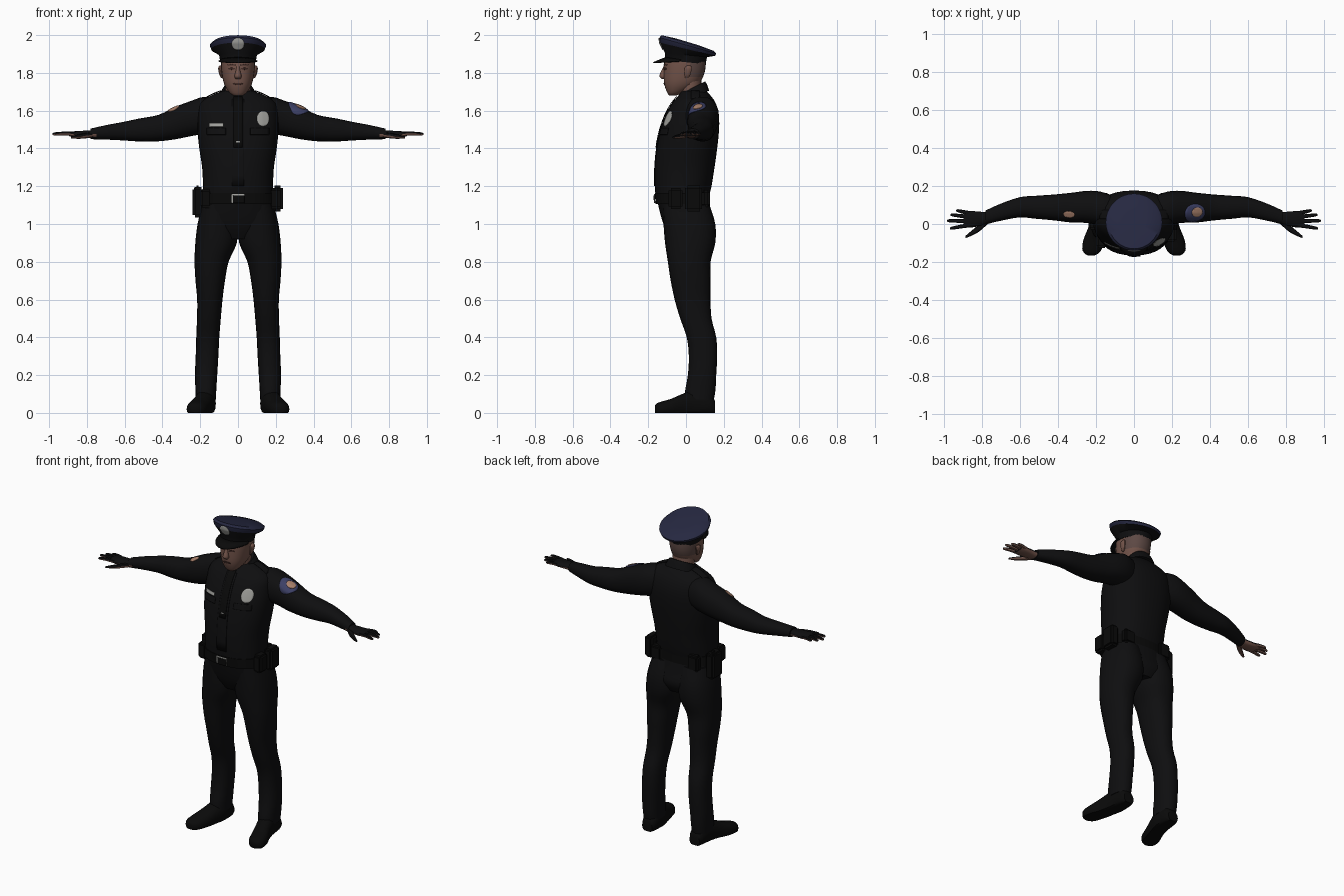
import bpy, bmesh, math
from mathutils import Vector
from mathutils.bvhtree import BVHTree

if "Cube" in bpy.data.objects:
    bpy.data.objects.remove(bpy.data.objects["Cube"])


def material(name, r, g, b):
    m = bpy.data.materials.new(name)
    m.use_nodes = True
    m.diffuse_color = (r, g, b, 1)
    node = m.node_tree.nodes["Principled BSDF"]
    node.inputs["Base Color"].default_value = (r, g, b, 1)
    node.inputs["Roughness"].default_value = 0.9
    return m


CLOTH = material("black cloth", .0045, .0045, .005)
LEATHER = material("black leather", .003, .003, .003)
NAVY = material("navy cap", .019, .021, .052)
SKIN = material("skin", .17, .088, .068)
HAIR = material("cropped hair", .11, .066, .058)
SILVER = material("silver", .36, .36, .34)
BLUE = material("patch blue", .045, .05, .13)
TAN = material("patch tan", .4, .22, .15)
LIPS = material("lips and brows", .055, .025, .02)

parts = []


def finish(name, bm, mats, rule=None):
    """Turn a bmesh into an object; rule picks the material of each face."""
    bmesh.ops.recalc_face_normals(bm, faces=bm.faces)
    bm.normal_update()
    for f in bm.faces:
        f.material_index = rule(f.calc_center_median(), f.normal) if rule else 0
    mesh = bpy.data.meshes.new(name)
    bm.to_mesh(mesh)
    bm.free()
    for m in mats:
        mesh.materials.append(m)
    ob = bpy.data.objects.new(name, mesh)
    bpy.context.collection.objects.link(ob)
    parts.append(ob)
    return ob


def spline(p, q, r, s, t):
    return .5 * (2*q + (r - p)*t + (2*p - 5*q + 4*r - s)*t*t + (3*q - p - 3*r + s)*t**3)


def loft(name, axis, rings, mats, side=1, n=20, steps=3, power=2.3, rule=None):
    """Skin rings (along, centre a, centre b, radius a, radius b[, tilt])."""
    rings = [tuple(r) + (0,) * (6 - len(r)) for r in rings]
    ext = [rings[0]] + rings + [rings[-1]]
    path = [[spline(*v, k / steps) for v in zip(*ext[i:i + 4])]
            for i in range(len(rings) - 1) for k in range(steps)] + [rings[-1]]
    bm = bmesh.new()
    loops = []
    for t, a, b, ra, rb, tilt in path:
        loop = []
        for i in range(n):
            c, s = math.cos(math.tau * i / n), math.sin(math.tau * i / n)
            u = ra * math.copysign(abs(c) ** (2 / power), c)
            v = rb * math.copysign(abs(s) ** (2 / power), s)
            w = t + tilt * v
            co = {"x": (w, a + u, b + v), "y": (a + u, w, b + v), "z": (a + u, b + v, w)}[axis]
            loop.append(bm.verts.new((side * co[0], co[1], max(co[2], 0))))
        loops.append(loop)
    for p, q in zip(loops, loops[1:]):
        for i in range(n):
            j = (i + 1) % n
            bm.faces.new((p[i], p[j], q[j], q[i]))
    bm.faces.new(loops[0])
    bm.faces.new(loops[-1])
    return finish(name, bm, mats, rule)


def plate(name, target, origin, direction, w, h, mat, lift=.004, oval=True):
    """Thin plate projected onto the surface of a part."""
    tree = BVHTree.FromPolygons([v.co for v in target.data.vertices],
                                [p.vertices for p in target.data.polygons])
    d = Vector(direction).normalized()
    u = (Vector((1, 0, 0)) - d * d.x).normalized()
    v = u.cross(d)
    bm = bmesh.new()
    bmesh.ops.create_grid(bm, x_segments=8, y_segments=8, size=1)
    for vert in list(bm.verts):
        x, y = vert.co.x, vert.co.y
        if oval:
            x, y = x * math.sqrt(1 - y*y/2), y * math.sqrt(1 - x*x/2)
        start = Vector(origin) + u * x * w / 2 + v * y * h / 2
        hit = tree.ray_cast(start, d)[0]
        if hit is None:
            bm.verts.remove(vert)
        else:
            vert.co = hit - d * lift
    ob = finish(name, bm, [mat])
    mod = ob.modifiers.new("thickness", "SOLIDIFY")
    mod.thickness, mod.offset = .003, 0
    return ob


def box(name, centre, size, mat, bevel=.012):
    bm = bmesh.new()
    bmesh.ops.create_cube(bm, size=1)
    for v in bm.verts:
        v.co = Vector(centre) + Vector(a * b for a, b in zip(v.co, size))
    bmesh.ops.bevel(bm, geom=bm.edges[:], offset=bevel, segments=2, affect="EDGES")
    return finish(name, bm, [mat])


# Shirt, hips, belt and collar
torso = loft("shirt", "z", [
    (1.14, 0, -.02, .185, .14), (1.2, 0, -.015, .185, .15), (1.3, 0, -.007, .19, .158),
    (1.4, 0, .005, .205, .16), (1.5, 0, .02, .215, .155), (1.58, 0, .034, .213, .14),
    (1.64, 0, .042, .2, .115), (1.68, 0, .045, .145, .085), (1.705, 0, .04, .08, .065)], [CLOTH], n=32)
loft("hips", "z", [(.92, 0, .02, .1, .1), (.98, 0, .018, .185, .13), (1.05, 0, 0, .2, .135),
                   (1.15, 0, -.02, .185, .138)], [CLOTH], n=32)
belt = loft("belt", "z", [(1.105, 0, -.018, .198, .143), (1.165, 0, -.02, .193, .145)],
            [LEATHER], n=32, steps=1)
loft("collar", "z", [(1.675, 0, .035, .1, .088, .35), (1.7, 0, .035, .088, .078, .45),
                     (1.72, 0, .032, .074, .07, .5)], [CLOTH], n=24, steps=1)

# Neck and head
loft("neck", "z", [(1.65, 0, .03, .068, .062), (1.74, 0, .022, .067, .06),
                   (1.82, 0, .015, .07, .065)], [SKIN], power=2)
head = loft("head", "z", [
    (1.68, 0, -.07, .022, .018), (1.695, 0, -.057, .045, .042), (1.74, 0, -.025, .073, .09),
    (1.8, 0, -.01, .086, .108), (1.86, 0, -.005, .09, .11), (1.9, 0, 0, .085, .1)],
    [SKIN, HAIR], n=28, power=2.2, rule=lambda c, n: int(c.z > 1.77 and c.y > .025))
loft("nose", "z", [(1.768, 0, -.118, .012, .01), (1.782, 0, -.121, .019, .021),
                   (1.81, 0, -.116, .012, .016), (1.84, 0, -.108, .009, .009)], [SKIN], n=10, power=2)
plate("mouth", head, (0, -.4, 1.742), (0, 1, 0), .052, .011, LIPS, .001)
for s, word in ((1, "left"), (-1, "right")):
    plate(word + "_eye", head, (s * .034, -.4, 1.822), (0, 1, 0), .03, .011, LIPS, .001)
    plate(word + "_brow", head, (s * .034, -.4, 1.842), (0, 1, 0), .042, .008, LIPS, .002)
    loft(word + "_ear", "z", [(1.772, .084, .004, .004, .008), (1.79, .09, .008, .009, .016),
                              (1.825, .094, .012, .011, .02), (1.838, .092, .014, .005, .01)],
         [SKIN], s, n=10, power=2)

# Peaked cap
cap = loft("cap", "z", [
    (1.857, 0, -.003, .094, .106, -.1), (1.895, 0, 0, .1, .112, -.1),
    (1.925, 0, .008, .142, .146, -.24), (1.945, 0, .01, .149, .15, -.28),
    (1.958, 0, .008, .134, .138, -.3), (1.964, 0, .008, .06, .06, -.3)],
    [CLOTH, NAVY], n=36, steps=1, power=2,
    rule=lambda c, n: int(c.z + .28 * (c.y - .01) > 1.929))
bm = bmesh.new()
rows = []
for i in range(17):
    a = math.radians(-75 + 150 * i / 16)
    c, s = math.cos(a), math.sin(a)
    rows.append([bm.verts.new((.098 * s * (1 + .1 * k), -.106 * c - .068 * k * c ** 1.2,
                               1.885 - .02 * (1 - c) - .028 * k * c)) for k in (0, .5, 1)])
for p, q in zip(rows, rows[1:]):
    for k in (0, 1):
        bm.faces.new((p[k], p[k + 1], q[k + 1], q[k]))
finish("cap_peak", bm, [LEATHER]).modifiers.new("thickness", "SOLIDIFY").thickness = .006
plate("cap_badge", cap, (0, -.4, 1.953), (0, 1, 0), .066, .064, SILVER)

# Limbs
arms = {}
for s, word in ((1, "left"), (-1, "right")):
    arms[s] = loft(word + "_sleeve", "x", [
        (.1, .07, 1.58, .075, .085), (.18, .083, 1.575, .088, .098), (.25, .09, 1.558, .084, .093),
        (.33, .086, 1.535, .078, .086), (.42, .087, 1.508, .068, .07), (.52, .088, 1.498, .06, .061),
        (.6, .088, 1.492, .053, .05), (.7, .062, 1.485, .045, .038), (.78, .035, 1.477, .036, .028)],
        [CLOTH], s)
    glove = dict(mats=[CLOTH, SKIN], side=s, rule=lambda c, n: int(n.z < -.1))
    loft(word + "_hand", "x", [(.75, .035, 1.476, .03, .022), (.8, .028, 1.475, .036, .02),
                               (.86, .025, 1.475, .044, .017), (.895, .026, 1.476, .04, .011)],
         n=14, **glove)
    # Fingers from little to index, then the thumb
    for word2, y0, x1, y1 in (("little", .057, .935, .07), ("ring", .037, .965, .048),
                              ("middle", .015, .983, .017), ("index", -.006, .968, -.022)):
        m = (.86 + x1) / 2
        loft(f"{word}_{word2}_finger", "x", [
            (.86, y0, 1.476, .011, .011), (m, (y0 + y1) / 2, 1.479, .01, .01),
            (x1 - .01, y1, 1.477, .008, .008), (x1, y1, 1.476, .003, .003)], n=8, steps=2, **glove)
    loft(word + "_thumb", "x", [(.77, .015, 1.472, .016, .014), (.81, -.018, 1.467, .019, .014),
                                (.85, -.046, 1.462, .014, .011), (.885, -.068, 1.459, .006, .005)],
         n=8, **glove)
    loft(word + "_trouser_leg", "z", [
        (1.1, .1, 0, .09, .125), (1.0, .108, .018, .106, .137), (.9, .116, .022, .11, .133),
        (.8, .14, .017, .09, .113), (.7, .147, .025, .078, .106), (.6, .149, .035, .067, .095),
        (.5, .154, .052, .063, .083), (.4, .16, .082, .061, .078), (.3, .164, .09, .06, .075),
        (.2, .169, .085, .059, .075), (.12, .17, .076, .055, .08), (.07, .17, .072, .053, .075)],
        [CLOTH], s)
    loft(word + "_shoe", "y", [
        (.153, .167, .03, .035, .035), (.12, .167, .045, .048, .06), (.04, .172, .05, .053, .072),
        (-.02, .188, .04, .053, .06), (-.08, .208, .026, .057, .048), (-.13, .22, .02, .052, .04),
        (-.155, .224, .02, .036, .03), (-.165, .225, .02, .018, .018)], [LEATHER], s)
    # Shoulder strap and breast pocket flap
    plate(word + "_shoulder_strap", torso, (s * .135, .05, 1.9), (0, 0, -1), .09, .045, CLOTH, .005, False)
    plate(word + "_pocket_flap", torso, (s * .115, -.4, 1.49), (0, 1, 0), .1, .035, CLOTH, .005, False)

# Tie, badges and patches
plate("shirt_placket", torso, (0, -.4, 1.43), (0, 1, 0), .066, .46, CLOTH, .002, False)
plate("tie", torso, (0, -.4, 1.54), (0, 1, 0), .045, .27, LEATHER, .006, False)
plate("tie_clip", torso, (0, -.4, 1.435), (0, 1, 0), .02, .006, SILVER, .009, False)
plate("chest_badge", torso, (.133, -.4, 1.558), (0, 1, 0), .066, .082, SILVER, .007)
plate("name_plate", torso, (-.115, -.4, 1.524), (0, 1, 0), .078, .02, SILVER, .008, False)
down = (-.4, 0, -1)
plate("left_patch", arms[1], (.38, .058, 1.77), down, .115, .095, BLUE)
plate("left_patch_centre", arms[1], (.391, .062, 1.77), down, .06, .05, TAN, .007)
plate("right_patch", arms[-1], (-.405, .05, 1.77), (.4, 0, -1), .065, .034, TAN)

# Buckle and belt gear
plate("buckle", belt, (0, -.4, 1.135), (0, 1, 0), .07, .05, SILVER, .004, False)
plate("buckle_inset", belt, (.004, -.4, 1.131), (0, 1, 0), .06, .042, LEATHER, .007, False)
for name, centre, size in (
        ("left_front_pouch", (.195, -.055, 1.135), (.06, .075, .11)),
        ("left_side_pouch", (.21, .04, 1.135), (.055, .09, .135)),
        ("right_front_pouch", (-.17, -.09, 1.135), (.06, .07, .1)),
        ("holster", (-.21, .02, 1.115), (.06, .1, .16)),
        ("holster_grip", (-.215, .035, 1.18), (.035, .05, .05)),
        ("back_right_pouch", (-.13, .105, 1.135), (.08, .045, .1)),
        ("back_left_pouch", (.13, .105, 1.135), (.08, .045, .09))):
    box(name, centre, size, LEATHER)

# Smooth shading with sharp edges kept
for ob in bpy.context.selected_objects:
    ob.select_set(False)
for ob in parts:
    ob.select_set(True)
bpy.context.view_layer.objects.active = parts[0]
bpy.ops.object.shade_smooth_by_angle(angle=math.radians(40))
